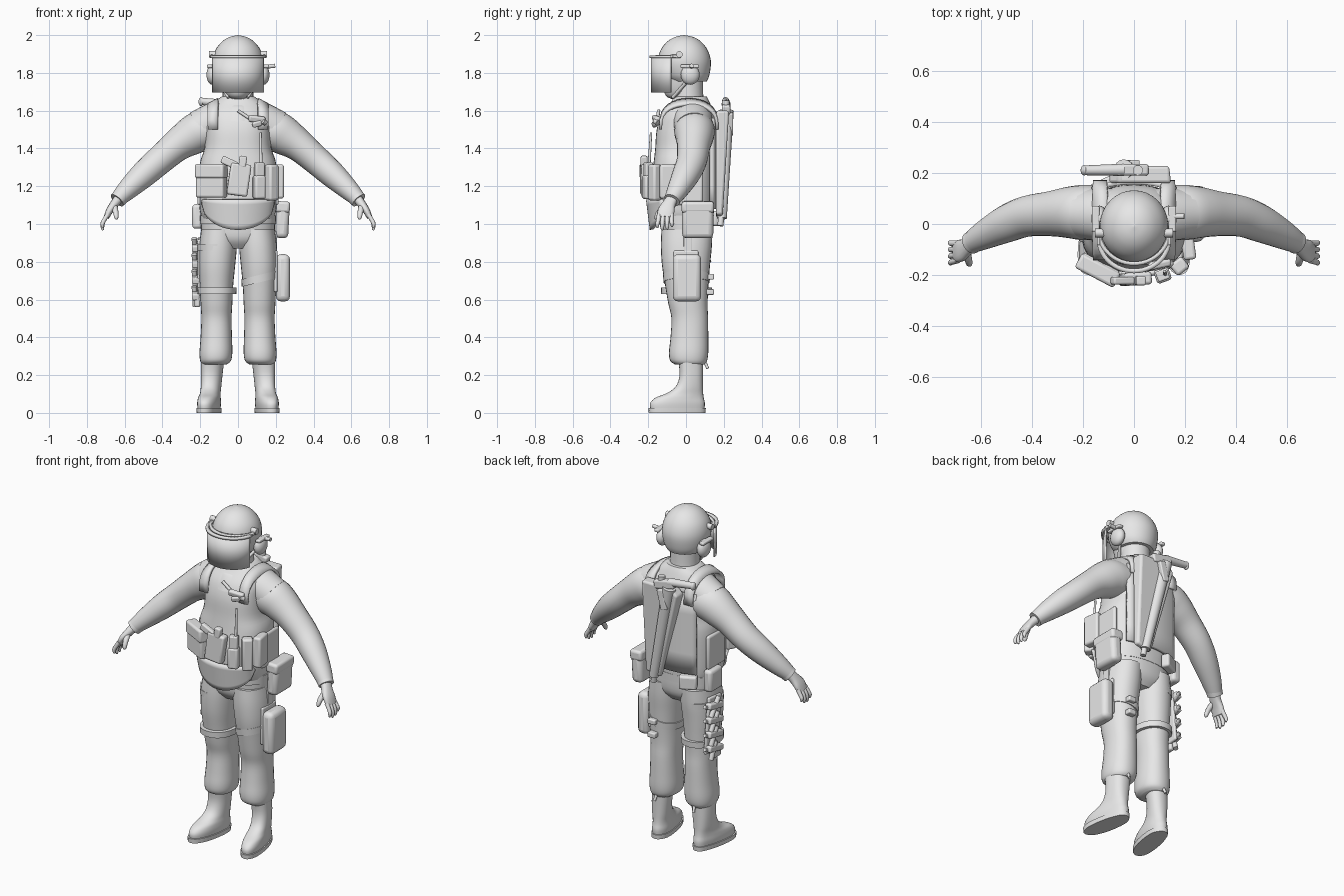
import bpy, bmesh, math
from mathutils import Vector, Euler

mat = bpy.data.materials.new("plain grey")
mat.diffuse_color = (0.8, 0.8, 0.8, 1)


def finish(name, bm, bevel=0, solid=0):
    bmesh.ops.recalc_face_normals(bm, faces=bm.faces)
    me = bpy.data.meshes.new(name)
    bm.to_mesh(me)
    bm.free()
    me.materials.append(mat)
    ob = bpy.data.objects.new(name, me)
    bpy.context.collection.objects.link(ob)
    if solid:
        m = ob.modifiers.new("thickness", "SOLIDIFY")
        m.thickness, m.offset = solid, 0
    if bevel:
        m = ob.modifiers.new("soft edges", "BEVEL")
        m.width, m.segments = bevel, 3
    return ob


def catmull(a, b, c, d, t):
    return [0.5 * (2*q + (r-p)*t + (2*p-5*q+4*r-s)*t*t + (3*q-p-3*r+s)*t**3)
            for p, q, r, s in zip(a, b, c, d)]


def loft(name, rings, ref=None, n=24, p=2, k=4, warp=None):
    """Skin rings (x, y, z, ra, rb); level rings unless ref gives a side axis."""
    ext = [rings[0]] + list(rings) + [rings[-1]]
    fine = [catmull(*ext[i:i+4], j/k) for i in range(len(rings)-1) for j in range(k)]
    fine.append(rings[-1])
    bm, loops = bmesh.new(), []
    for i, r in enumerate(fine):
        A, B = Vector((1, 0, 0)), Vector((0, 1, 0))
        if ref:
            t = Vector(fine[min(i+1, len(fine)-1)][:3]) - Vector(fine[max(i-1, 0)][:3])
            t.normalize()
            A = Vector(ref)
            A = (A - t * A.dot(t)).normalized()
            B = t.cross(A)
        loop = []
        for j in range(n):
            a = 2 * math.pi * j / n
            c, s = math.cos(a), math.sin(a)
            c, s = [math.copysign(abs(v) ** (2/p), v) for v in (c, s)]
            v = Vector(r[:3]) + A * max(r[3], .001) * c + B * max(r[4], .001) * s
            loop.append(bm.verts.new(warp(v) if warp else v))
        loops.append(loop)
    for u, v in zip(loops, loops[1:]):
        for j in range(n):
            bm.faces.new((u[j], u[(j+1) % n], v[(j+1) % n], v[j]))
    bm.faces.new(loops[0])
    bm.faces.new(loops[-1])
    return finish(name, bm)


def rod(name, a, b, r, r2=None, n=14):
    ref = (0, 1, 0) if abs(a[1]-b[1]) < abs(a[2]-b[2]) + abs(a[0]-b[0]) else (0, 0, 1)
    return loft(name, [(*a, r, r), (*b, r2 or r, r2 or r)], ref, n, k=1)


def box(name, c, size, rot=(0, 0, 0), bevel=.012):
    bm = bmesh.new()
    bmesh.ops.create_cube(bm, size=1)
    e = Euler([math.radians(v) for v in rot]).to_matrix()
    for v in bm.verts:
        v.co = e @ Vector([a*b for a, b in zip(v.co, size)]) + Vector(c)
    return finish(name, bm, bevel)


def ball(name, c, r):
    bm = bmesh.new()
    bmesh.ops.create_uvsphere(bm, u_segments=20, v_segments=12, radius=1)
    for v in bm.verts:
        v.co = Vector([a*b + d for a, b, d in zip(v.co, r, c)])
    return finish(name, bm)


def sheet(name, f, nu, nv, thick):
    """Thin curved panel from f(u, v), u and v in 0..1."""
    bm = bmesh.new()
    g = [[bm.verts.new(f(i/nu, j/nv)) for j in range(nv+1)] for i in range(nu+1)]
    for i in range(nu):
        for j in range(nv):
            bm.faces.new((g[i][j], g[i+1][j], g[i+1][j+1], g[i][j+1]))
    return finish(name, bm, solid=thick)


# torso: pelvis, vest, shoulders, neck and collar
loft("pelvis", [(0, .005, .87, .10, .09), (0, .005, .92, .18, .128), (0, .005, 1.0, .197, .138),
                (0, 0, 1.1, .195, .14)], p=2.3, n=32)
loft("vest", [(0, -.01, 1.03, .19, .155), (0, -.018, 1.08, .203, .166), (0, -.018, 1.2, .207, .17),
              (0, -.01, 1.32, .202, .162), (0, -.005, 1.4, .178, .158), (0, 0, 1.5, .172, .155),
              (0, .01, 1.58, .168, .138), (0, .022, 1.64, .135, .105), (0, .025, 1.675, .085, .085)],
     p=2.5, n=36)
loft("shoulders", [(-.19, .04, 1.5, .1, .11), (-.1, .035, 1.56, .105, .095), (0, .03, 1.58, .1, .09),
                   (.1, .035, 1.56, .105, .095), (.19, .04, 1.5, .1, .11)], ref=(0, 1, 0))
loft("neck", [(0, .015, 1.58, .09, .09), (0, .01, 1.67, .082, .082), (0, .01, 1.78, .08, .08)])
loft("collar", [(0, -.03, 1.595, .115, .118), (0, -.02, 1.63, .105, .108), (0, -.008, 1.655, .092, .096),
                (0, -.005, 1.66, .08, .085)], warp=lambda v: v + Vector((0, 0, .35*v.y)))
sheet("apron", lambda u, v: ((2*u-1)*.185, -.202*math.sqrt(1-((2*u-1)*.78)**2) + .02*(1-v),
                             1.13 - (1-v)*(.02 + .14*math.sqrt(max(0, 1-(2*u-1)**2)))), 24, 6, .02)
loft("belt", [(0, 0, 1.0, .2, .145), (0, 0, 1.045, .202, .147)], p=2.3, n=32, k=1)
sheet("back_plate", lambda u, v: ((2*u-1)*.165, .165 - .03*(2*u-1)**2, 1.08 + .48*v), 12, 4, .02)

# head, helmet, visor
loft("head", [(0, -.03, 1.66, .03, .04), (0, -.032, 1.68, .062, .075), (0, -.025, 1.74, .085, .1),
              (0, -.015, 1.85, .1, .115)])
loft("helmet", [(0, .01, 1.755, .1, .1), (0, 0, 1.79, .122, .124), (0, -.008, 1.86, .134, .14),
                (0, -.01, 1.92, .12, .125), (0, -.01, 1.965, .085, .09), (0, -.01, 1.99, .045, .048),
                (0, -.01, 2.0, 0, 0)], n=32)


def arc(a, z, grow=0):
    return ((.134+grow)*math.sin(a), -.06 - (.121+grow)*math.cos(a), z)


sheet("visor", lambda u, v: arc((2*u-1)*1.42, 1.697 + .188*v), 24, 1, .008)
sheet("visor_frame", lambda u, v: arc((2*u-1)*1.5, 1.878 + .014*v, .003), 24, 1, .018)
sheet("brow_rim", lambda u, v: ((.14)*math.sin((2*u-1)*1.5), -.02-.135*math.cos((2*u-1)*1.5),
                                1.88 + .015*v), 24, 1, .015)
for s in (-1, 1):
    ball("ear_pod", (s*.135, .022, 1.79), (.032, .05, .053))
    rod("visor_hinge", (s*.115, -.035, 1.898), (s*.153, -.035, 1.898), .017)
    box("visor_arm", (s*.139, -.055, 1.888), (.012, .055, .018), bevel=.004)
    box("ear_clip", (s*.15, .02, 1.835), (.03, .1, .018), bevel=.006)
    rod("chin_strap", (s*.11, .01, 1.76), (s*.05, -.07, 1.67), .009)
rod("ear_knob", (.15, .03, 1.833), (.197, .03, 1.838), .011)

for s in (-1, 1):
    # sleeve, cuff and hand
    loft("arm", [(s*.13, .045, 1.5, .105, .095), (s*.2, .045, 1.49, .108, .108), (s*.26, .045, 1.458, .1, .1),
                 (s*.33, .04, 1.41, .088, .084), (s*.42, .03, 1.333, .08, .076), (s*.5, .0, 1.262, .073, .07),
                 (s*.58, -.04, 1.187, .058, .056), (s*.632, -.07, 1.135, .044, .043)], ref=(0, 1, 0))
    loft("cuff", [(s*.615, -.06, 1.152, .046, .046), (s*.64, -.075, 1.125, .044, .043)], ref=(0, 1, 0), k=2)
    loft("palm", [(s*.63, -.07, 1.137, .03, .026), (s*.655, -.09, 1.105, .035, .023),
                  (s*.68, -.105, 1.07, .044, .019), (s*.697, -.11, 1.035, .04, .015)], ref=(0, 1, 0), n=16, p=2.4)
    for i in range(4):
        y, d = -.142 + .022*i, (.012, 0, .003, .018)[i]
        loft("finger", [(s*.69, y, 1.05, .0125, .0125), (s*.712, y-.006+.002*i, 1.015, .0115, .0115),
                        (s*.718, y-.01+.004*i, .985+d, .0105, .0105),
                        (s*.715, y-.01+.004*i, .967+d, .005, .005)], ref=(0, 1, 0), n=10, k=2)
    loft("thumb", [(s*.657, -.105, 1.1, .018, .016), (s*.648, -.142, 1.065, .015, .014),
                   (s*.644, -.157, 1.035, .011, .011), (s*.643, -.16, 1.024, .004, .004)], ref=(1, 0, 0), n=10)
    # trouser leg bloused over the boot
    loft("trouser_leg", [(s*.1, .005, .97, .095, .135), (s*.106, .002, .88, .1, .135),
                         (s*.112, 0, .78, .097, .127), (s*.114, .004, .68, .089, .115),
                         (s*.114, .01, .58, .084, .104), (s*.114, .02, .5, .08, .097),
                         (s*.115, .018, .4, .083, .1), (s*.117, .014, .32, .087, .104),
                         (s*.119, .014, .275, .081, .097), (s*.125, .02, .255, .062, .075)], n=28, p=2.2)
    # boot with toes turned out
    turn = lambda v, s=s: Vector((v.x + s*max(0, .05-v.y)*.17, v.y, v.z))
    loft("boot", [(s*.137, -.045, .012, .052, .142), (s*.137, -.045, .05, .056, .145),
                  (s*.137, -.034, .08, .054, .128), (s*.137, -.005, .105, .051, .096),
                  (s*.137, .018, .14, .052, .072), (s*.135, .028, .2, .055, .062),
                  (s*.13, .025, .28, .06, .066)], p=2.3, n=28, warp=turn)
    loft("boot_sole", [(s*.137, -.047, 0, .058, .15), (s*.137, -.047, .026, .06, .152)],
         p=2.3, n=28, k=1, warp=turn)
    rod("trouser_tie", (s*.125, .1, .27), (s*.13, .115, .235), .008)
    # vest side panel and shoulder strap
    box("side_panel", (s*.203, .01, 1.2), (.025, .16, .2))
    sheet("shoulder_strap", lambda u, v, s=s: (s*(.105 + .055*v), .015 - .15*math.cos(math.pi*u),
          1.5 + (.16-.03*v)*math.sin(math.pi*u)**.6), 16, 2, .016)

# chest pouches, holster and radio
box("wide_pouch", (-.14, -.175, 1.225), (.165, .06, .17), (0, 0, -28))
box("wide_pouch_flap", (-.142, -.182, 1.28), (.172, .064, .075), (0, 0, -28))
box("chest_holster", (.005, -.215, 1.235), (.11, .05, .17), (0, 8, 4))
box("pistol_grip", (-.045, -.222, 1.325), (.09, .03, .04), (0, 25, 0), .008)
box("pistol_slide", (.025, -.222, 1.33), (.04, .036, .06), (0, 8, 0), .008)
box("radio_pouch", (.112, -.2, 1.195), (.06, .055, .125), (0, 0, 20))
box("radio", (.112, -.2, 1.28), (.048, .042, .09), (0, 0, 20), .006)
rod("radio_antenna", (.122, -.195, 1.32), (.12, -.185, 1.485), .008, .006)
box("magazine_pouch", (.178, -.165, 1.22), (.06, .055, .19), (0, 0, 38))
box("side_pouch", (.213, -.09, 1.225), (.05, .1, .18), (0, 0, 8))
# microphone and cord on the chest
box("chest_microphone", (.1, -.157, 1.555), (.09, .03, .035), (15, 8, 12), .01)
box("chest_clip", (.1, -.165, 1.53), (.05, .025, .03), (15, -15, 12), .008)
rod("microphone_cord", (.06, -.15, 1.56), (.0, -.145, 1.6), .009)
rod("microphone_button", (.13, -.165, 1.545), (.145, -.15, 1.535), .014)

# hip pouches, thigh bag and straps
box("right_hip_pouch", (.235, .062, 1.02), (.07, .165, .19), (0, 3, 0), .025)
box("right_hip_flap", (.236, .062, 1.09), (.078, .172, .06), (0, 3, 0), .015)
box("left_hip_pouch", (-.215, .05, 1.04), (.055, .12, .13), bevel=.018)
box("rear_pouch", (-.12, .15, 1.03), (.1, .05, .08), (0, 0, 25), .012)
box("thigh_bag", (.238, .005, .715), (.075, .15, .25), bevel=.028)
box("thigh_bag_panel", (.2, .0, .75), (.02, .13, .22), bevel=.008)
box("bag_hanger", (.2, .01, .89), (.014, .045, .14), bevel=.004)
for z in (.69, .92):
    if z < .8:
        loft("right_thigh_strap", [(.114, .003, z, .094, .122), (.114, .003, z+.04, .097, .125)], n=28, k=1, p=2.2,
             warp=lambda v: v + Vector((0, 0, .25*(v.x-.11))))
    loft("left_thigh_strap", [(-.111, .002, z-.06, .103, .133), (-.111, .002, z-.025, .104, .135)], n=28, k=1, p=2.2)
for i, z in enumerate((.64, .72)):
    box("strap_buckle", (.13, .128, z), (.05, .04, .03), bevel=.006)
# left thigh tool rack
box("tool_plate", (-.205, .04, .76), (.02, .12, .33), (6, 0, 0), .008)
for i in range(4):
    z = .88 - .085*i
    box("tool_loop", (-.224, .05, z), (.04, .13, .035), (12, 0, 0), .008)
    rod("tool_handle", (-.232, .02+.01*i, z+.045), (-.226, .085, z-.06), .014)
    rod("tool_tip", (-.22, .06, z-.02), (-.215, .13, z+.015), .01)
box("tool_pocket", (-.215, .03, .595), (.03, .08, .07), bevel=.01)

# slanted sheath on the back with a stocked tool inside
bm = bmesh.new()
outline = [(.145, 1.6), (.14, 1.05), (.04, 1.03), (-.1, 1.56), (-.06, 1.6)]
inner = [bm.verts.new((x, .16, z)) for x, z in outline]
outer = [bm.verts.new((x*.95, .21 + .06*(z-1.3), z)) for x, z in outline]
bm.faces.new(inner)
bm.faces.new(outer)
for i in range(5):
    j = (i+1) % 5
    bm.faces.new((inner[i], inner[j], outer[j], outer[i]))
finish("back_sheath", bm, .012)
rod("sheath_tube", (-.04, .215, 1.6), (.08, .19, 1.03), .038, .026)
rod("tool_muzzle", (.08, .188, 1.05), (.088, .182, .99), .016)
box("tool_body", (-.01, .212, 1.615), (.13, .045, .05), (0, 12, 0), .01)
rod("tool_stock", (-.04, .212, 1.632), (-.195, .21, 1.65), .024, .019)
ball("tool_stock_end", (-.195, .21, 1.648), (.014, .02, .024))
rod("tool_knob", (.015, .21, 1.6), (.015, .21, 1.655), .02)
box("sheath_band", (-.01, .235, 1.53), (.04, .03, .12), (0, 14, 0), .006)

bpy.ops.object.select_all(action='SELECT')
bpy.context.view_layer.objects.active = bpy.data.objects["vest"]
bpy.ops.object.shade_smooth_by_angle(angle=math.radians(40))
